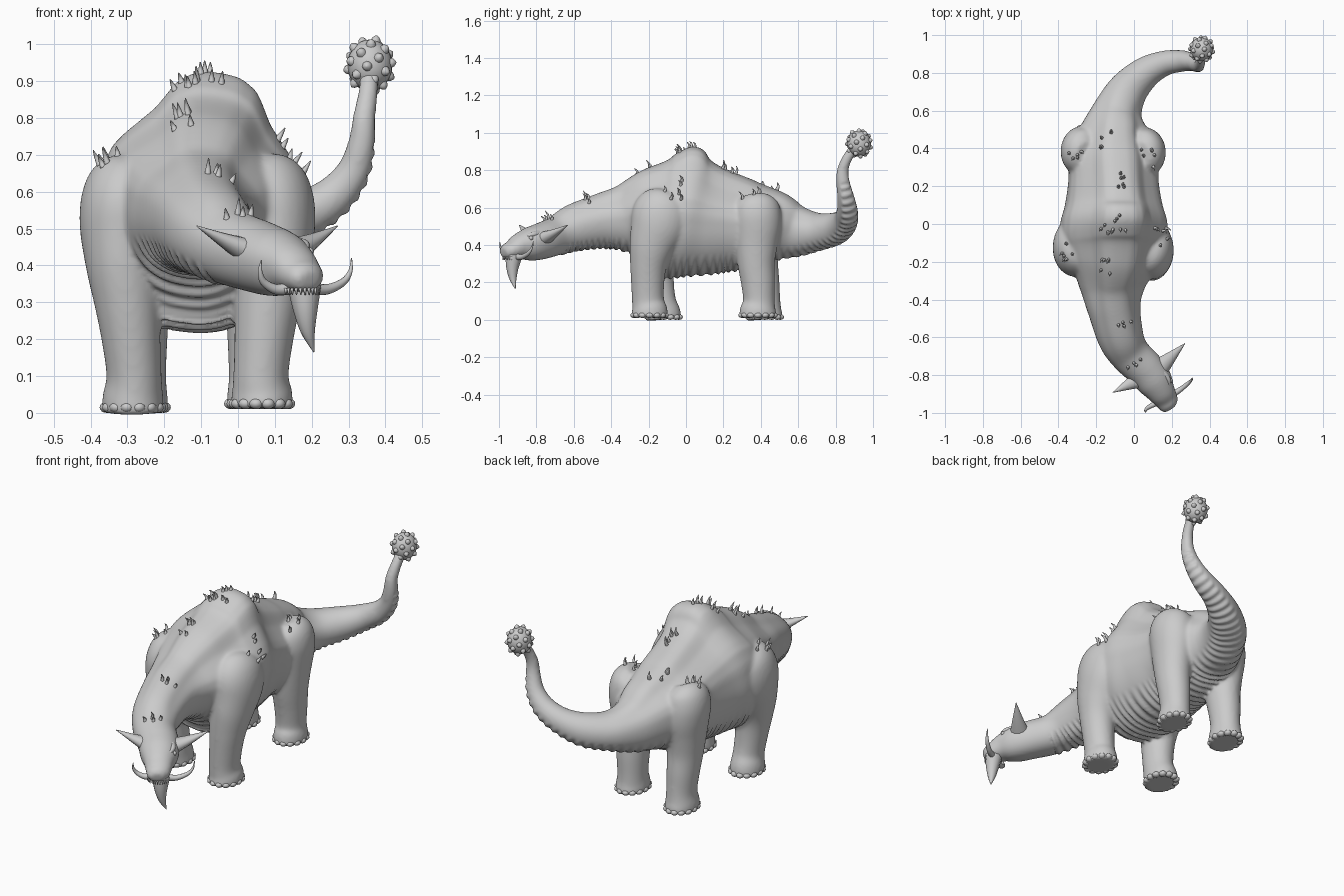
import bpy, bmesh, math, random
from mathutils import Vector, Matrix
from mathutils.bvhtree import BVHTree
from mathutils.kdtree import KDTree

if "Cube" in bpy.data.objects:
    bpy.data.objects.remove(bpy.data.objects["Cube"])

random.seed(4)
CX = -0.11  # x of the torso's mid plane


def spline(st, n):
    """Catmull-Rom through tuples of any size."""
    st = [Vector(s) for s in st]
    out = []
    for i in range(len(st) - 1):
        p0, p1, p2, p3 = st[max(i - 1, 0)], st[i], st[i + 1], st[min(i + 2, len(st) - 1)]
        for k in range(n):
            t = k / n
            out.append(0.5 * (2 * p1 + (p2 - p0) * t + (2 * p0 - 5 * p1 + 4 * p2 - p3) * t * t
                              + (3 * p1 - p0 - 3 * p2 + p3) * t ** 3))
    return out + [st[-1]]


RIDGE = [(1, 0), (1, .2), (.9, .43), (.56, .7), (.39, .91), (.2, .99), (0, 1)]


def section(a, up, body):
    """Unit cross-section point; the body gets a flat-topped back ridge."""
    c, s = math.cos(a), math.sin(a)
    if not body:
        return c, s
    if s < 0:
        return math.copysign(abs(c) ** .85, c), s
    t = min(a, math.pi - a) / (math.pi / 2) * 6
    i = min(int(t), 5)
    f = t - i
    rx = RIDGE[i][0] * (1 - f) + RIDGE[i + 1][0] * f
    rz = RIDGE[i][1] * (1 - f) + RIDGE[i + 1][1] * f
    k = min(max((up - .09) / .1, 0), 1)
    return c * (1 - k) + math.copysign(rx, c) * k, s * (1 - k) + rz * k


def loft(bm, st, n=16, seg=6, body=False):
    """Skin through stations (x, y, z, half width, up, down); returns (arc, point, tangent, up)."""
    st = spline(st, seg)
    P = [Vector(s[:3]) for s in st]
    S, arc, rings, spine = None, 0, [], []
    for i, s in enumerate(st):
        T = (P[min(i + 1, len(P) - 1)] - P[max(i - 1, 0)]).normalized()
        if S is None:
            S = Vector((1, 0, 0)) if abs(T.z) > .9 else T.cross(Vector((0, 0, 1)))
        S = (S - T * S.dot(T)).normalized()
        U = S.cross(T)
        arc += (P[i] - P[i - 1]).length if i else 0
        spine.append((arc, P[i], T, U))
        ring = []
        for j in range(n):
            x, z = section(2 * math.pi * j / n, s[4], body)
            ring.append(bm.verts.new(P[i] + S * x * s[3] + U * z * (s[4] if z > 0 else s[5])))
        rings.append(ring)
    for a, b in zip(rings, rings[1:]):
        for j in range(n):
            bm.faces.new((a[j], a[(j + 1) % n], b[(j + 1) % n], b[j]))
    bm.faces.new(rings[0][::-1])
    bm.faces.new(rings[-1])
    return spine


def finish(bm, name):
    bmesh.ops.recalc_face_normals(bm, faces=bm.faces)
    for f in bm.faces:
        f.smooth = True
    me = bpy.data.meshes.new(name)
    bm.to_mesh(me)
    bm.free()
    ob = bpy.data.objects.new(name, me)
    bpy.context.collection.objects.link(ob)
    return ob


def ball(bm, pos, size, u=12, v=8):
    m = Matrix.Translation(pos) @ Matrix.Diagonal((*size, 1))
    bmesh.ops.create_uvsphere(bm, u_segments=u, v_segments=v, radius=1, matrix=m)


def horn(bm, pts, r, n=12, seg=6, flat=1.0, power=.8):
    """Tapered curved horn."""
    m = len(pts) - 1
    rs = [r * (1 - i / m) ** power for i in range(m + 1)]
    loft(bm, [(*p, max(q, .0015), max(q * flat, .0015), max(q * flat, .0015)) for p, q in zip(pts, rs)], n, seg)


# body: head, neck, torso, then the round tail
front = [(.197, -.978, .362, .034, .024, .028), (.185, -.96, .367, .054, .04, .043),
         (.17, -.93, .378, .064, .046, .055), (.145, -.89, .40, .076, .062, .08),
         (.11, -.835, .415, .096, .08, .1), (.06, -.77, .43, .102, .09, .105),
         (-.02, -.69, .455, .108, .1, .107), (-.07, -.6, .49, .122, .127, .122),
         (-.105, -.45, .53, .14, .147, .15), (-.115, -.33, .54, .175, .192, .178)]
back = [(CX, -.2, .55, .235, .265, .29), (CX, -.1, .54, .275, .345, .318),
        (CX, 0, .53, .28, .4, .303), (CX, .1, .52, .255, .36, .28),
        (CX, .22, .52, .237, .28, .265), (CX, .36, .51, .23, .23, .24),
        (-.105, .48, .50, .19, .188, .195), (-.085, .6, .475, .132, .137, .14),
        (-.03, .71, .472, .106, .1, .1)]
tail = [(.06, .8, .49, .085), (.16, .85, .53, .067), (.25, .862, .58, .057), (.31, .855, .65, .046),
        (.335, .84, .73, .037), (.342, .838, .8, .031), (.353, .865, .87, .027), (.358, .91, .93, .026)]
bm = bmesh.new()
spine = loft(bm, front + back + [(*t, t[3], t[3]) for t in tail], 64, 15, True)

# legs: (z, sideways offset, y, half width, half depth)
fore = [(.012, .175, -.195, .083, .098), (.05, .175, -.195, .083, .096), (.1, .172, -.203, .075, .086),
        (.2, .18, -.205, .08, .089), (.3, .19, -.2, .09, .1), (.4, .2, -.18, .103, .125),
        (.5, .2, -.145, .12, .155), (.57, .19, -.125, .126, .16), (.62, .175, -.11, .115, .14),
        (.655, .155, -.095, .07, .09)]
hind = [(.012, .16, .385, .08, .1), (.05, .16, .385, .08, .098), (.1, .158, .39, .073, .085),
        (.2, .16, .385, .079, .091), (.3, .162, .375, .087, .1), (.4, .165, .375, .096, .115),
        (.5, .165, .38, .11, .13), (.57, .165, .378, .112, .13), (.62, .155, .372, .1, .115),
        (.655, .14, .367, .06, .07)]
feet = []
for name, leg, left_dy in (("front", fore, .075), ("back", hind, .035)):
    for side in (-1, 1):
        dy = left_dy if side < 0 else 0
        dz = -.01 if side < 0 else 0
        loft(bm, [(CX + side * o, y + dy * max(1 - z / .65, 0), z + dz * (z < .06), w, d, d)
                  for z, o, y, w, d in leg], 32, 6)
        feet.append((name + ("_left" if side < 0 else "_right"), CX + side * leg[0][1],
                     leg[0][2] + dy, dz, leg[0][3], leg[0][4]))
body = finish(bm, "body")
rm = body.modifiers.new("blend", 'REMESH')
rm.mode, rm.voxel_size, rm.use_smooth_shade = 'VOXEL', .0085, True
sm = body.modifiers.new("soften", 'SMOOTH')
sm.factor, sm.iterations = .5, 14
body.data = bpy.data.meshes.new_from_object(body.evaluated_get(bpy.context.evaluated_depsgraph_get()))
body.modifiers.clear()

# skin folds under the neck, belly and tail
kd = KDTree(len(spine))
for i, s in enumerate(spine):
    kd.insert(s[1], i)
kd.balance()
moves = []
for v in body.data.vertices:
    _, i, dist = kd.find(v.co)
    arc, p, T, U = spine[i]
    under = -v.normal.dot(U) - .4
    if under > 0 and v.co.z > .19 and -.7 < p.y and p.z < .74 and dist < .36 and (v.co - p).dot(U) < -.03:
        amp = .006 if p.y < .55 else .0035
        wave = math.sin((arc + (v.co - p).dot(T)) * 2 * math.pi / .037)
        moves.append((v.index, v.normal * amp * min(under * 3, 1) * wave))
for i, m in moves:
    body.data.vertices[i].co += m
body.data.update()

# toenails around each foot
for name, x, y, dz, w, d in feet:
    bm = bmesh.new()
    for k in range(14):
        a = 2 * math.pi * k / 14
        ball(bm, (x + w * .86 * math.cos(a), y + d * .86 * math.sin(a), .025 + dz), (.019, .021, .015))
    finish(bm, name + "_toenails")

# ears, tusks and chin spike
bm = bmesh.new()
horn(bm, [(.105, -.79, .42), (.19, -.71, .46), (.27, -.632, .507)], .064, flat=.75, power=1)
horn(bm, [(.07, -.80, .42), (-.02, -.845, .46), (-.112, -.892, .507)], .064, flat=.75, power=1)
finish(bm, "ears")
bm = bmesh.new()
horn(bm, [(.19, -.91, .34), (.24, -.88, .335), (.285, -.845, .355), (.305, -.825, .385), (.308, -.815, .42)], .018)
horn(bm, [(.15, -.935, .34), (.105, -.955, .335), (.07, -.975, .355), (.06, -.99, .385), (.064, -.995, .415)], .018)
finish(bm, "tusks")
bm = bmesh.new()
horn(bm, [(.18, -.92, .345), (.183, -.928, .28), (.19, -.925, .22), (.206, -.912, .165)], .046)
finish(bm, "chin_spike")

# eyes, brow ridges and nostrils
bm = bmesh.new()
for p in ((.084, -.882, .437), (.194, -.828, .437)):
    ball(bm, p, (.012, .012, .012))
for p in ((.158, -.965, .39), (.202, -.94, .39)):
    ball(bm, p, (.008, .008, .006))
finish(bm, "eyes_and_nostrils")
bm = bmesh.new()
horn(bm, [(.045, -.825, .462), (.088, -.87, .455), (.125, -.915, .436)], .022, power=.7)
horn(bm, [(.135, -.775, .462), (.182, -.825, .455), (.178, -.89, .436)], .022, power=.7)
finish(bm, "brows")

# teeth round the snout
bm = bmesh.new()
fwd, sid = Vector((.52, -.85, 0)), Vector((.85, .52, 0))
for k in range(15):
    a = math.radians(-100 + 200 * k / 14)
    p = Vector((.17, -.932, .338)) + fwd * .043 * math.cos(a) + sid * .05 * math.sin(a)
    horn(bm, [p, p + fwd * .003 - Vector((0, 0, .018))], .005, 6, 2)
finish(bm, "teeth")

# tail club with knobs
bm = bmesh.new()
C = Vector((.358, .925, .943))
ball(bm, C, (.061, .064, .07), 24, 16)
for k in range(30):
    z = 1 - 2 * (k + .5) / 30
    r, a = math.sqrt(1 - z * z), k * 2.39996
    d = Vector((.061 * r * math.cos(a), .064 * r * math.sin(a), .07 * z))
    horn(bm, [C + d * .8, C + d * 1.08, C + d * 1.2], .016, 9, 3, power=.5)
finish(bm, "tail_club")

# clusters of small back spikes, dropped onto the skin
tree = BVHTree.FromObject(body, bpy.context.evaluated_depsgraph_get())
bm = bmesh.new()
for x, y in ((-.15, .45), (-.08, .24), (-.14, -.04), (-.08, 0), (-.15, -.24), (-.05, -.5), (0, -.71),
             (-.35, -.16), (.14, -.07), (-.31, .33), (.075, .345)):
    for k in range(6 if y > -.4 else 4):
        o = Vector((x + random.uniform(-.035, .035), y + random.uniform(-.055, .055), 1.5))
        hit, nor, _, _ = tree.ray_cast(o, Vector((0, 0, -1)))
        if hit is None or hit.z < .45:
            continue
        d = (nor + Vector((0, 0, .7))).normalized()
        h = random.uniform(.025, .045)
        horn(bm, [hit - d * .006, hit + d * h * .5 + Vector((0, .004, 0)),
                  hit + d * h + Vector((0, -.006, 0))], .01, 7, 3)
finish(bm, "back_spikes")
